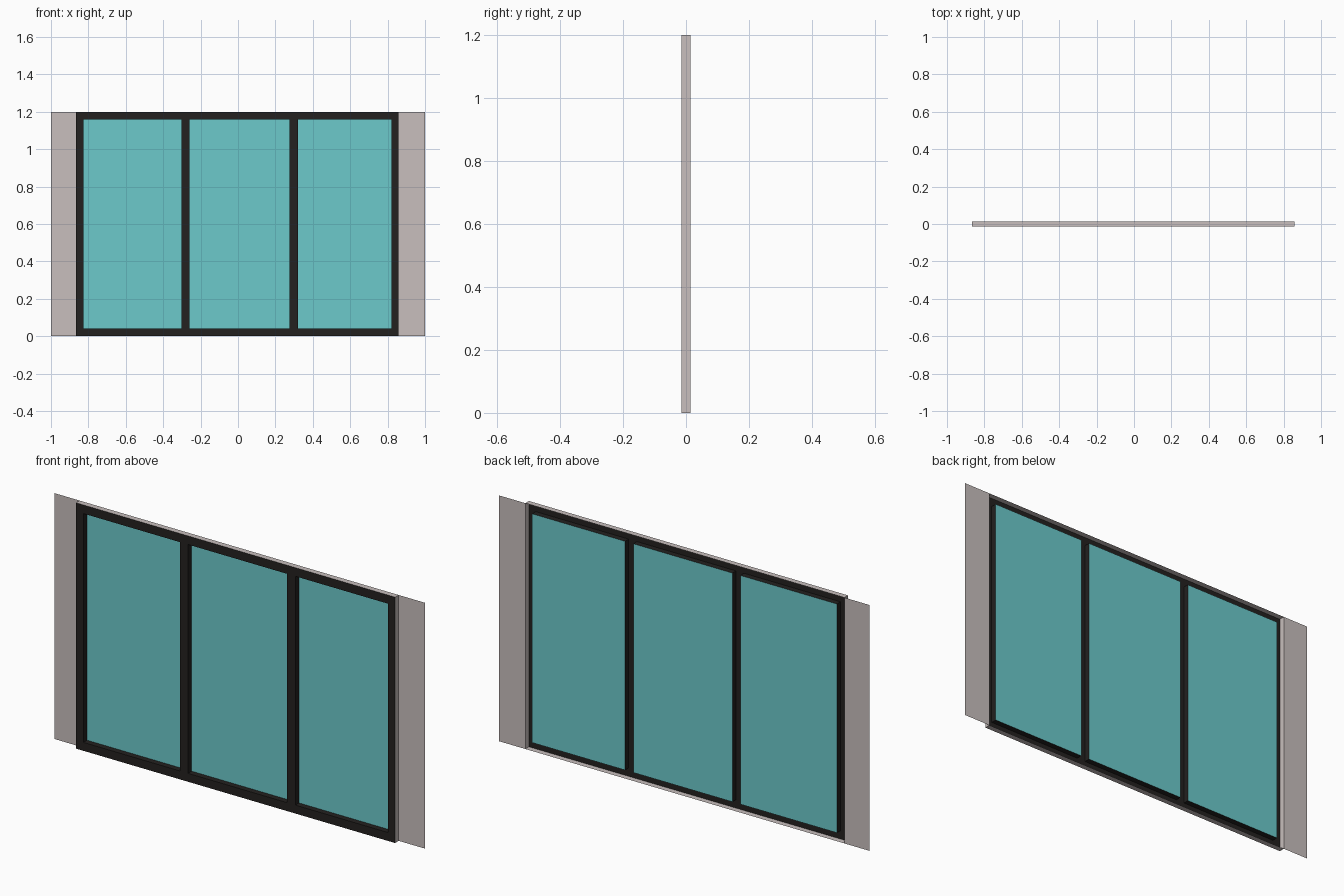
import bpy, bmesh

if "Cube" in bpy.data.objects:
    bpy.data.objects.remove(bpy.data.objects["Cube"])

DEPTH = 0.028
FRONT, BACK = -DEPTH / 2, DEPTH / 2
HEIGHT = 1.2
XS = [-0.865, -0.825, -0.303, -0.26, 0.275, 0.32, 0.821, 0.858]   # frame / pane borders
ZS = [0.0, 0.041, 1.158, HEIGHT]
PANES = [(XS[i], XS[i + 1], ZS[1], ZS[2]) for i in (1, 3, 5)]


def material(name, color):
    m = bpy.data.materials.new(name)
    m.diffuse_color = (*color, 1)
    m.use_nodes = True
    m.node_tree.nodes["Principled BSDF"].inputs["Base Color"].default_value = m.diffuse_color
    return m


wall_mat = material("wall_grey", (0.58, 0.52, 0.51))
frame_mat = material("dark_frame", (0.017, 0.015, 0.014))
glass_mat = material("teal_glass", (0.15, 0.59, 0.60))


def flat(x0, x1, z0, z1, y):
    """Upright sheet facing the front."""
    return [(x0, y, z0), (x1, y, z0), (x1, y, z1), (x0, y, z1)]


def tube(x0, x1, z0, z1, inward=False):
    """Four sides running from the front plane to the back plane."""
    ring = [(x0, z0), (x1, z0), (x1, z1), (x0, z1)]
    quads = []
    for a, b in zip(ring, ring[1:] + ring[:1]):
        q = [(a[0], FRONT, a[1]), (a[0], BACK, a[1]), (b[0], BACK, b[1]), (b[0], FRONT, b[1])]
        quads.append(q if inward else q[::-1])
    return quads


def build(name, quads, mat):
    bm = bmesh.new()
    for q in quads:
        bm.faces.new([bm.verts.new(p) for p in q])
    bmesh.ops.remove_doubles(bm, verts=bm.verts, dist=1e-5)
    me = bpy.data.meshes.new(name)
    bm.to_mesh(me)
    bm.free()
    me.materials.append(mat)
    bpy.context.collection.objects.link(bpy.data.objects.new(name, me))


# Thin wall sheets either side, flush with the back
build("wall_left", [flat(-1, XS[0], 0, HEIGHT, BACK)], wall_mat)
build("wall_right", [flat(XS[-1], 1, 0, HEIGHT, BACK)], wall_mat)

# Outer edge of the window, open at the back
build("outer_edge", tube(XS[0], XS[-1], 0, HEIGHT), wall_mat)

# Front frame with mullions: every grid cell that is not a pane, plus the reveals
cells = [flat(XS[i], XS[i + 1], ZS[j], ZS[j + 1], FRONT)
         for i in range(7) for j in range(3) if not (i % 2 and j == 1)]
reveals = [q for p in PANES for q in tube(*p, inward=True)]
build("window_frame", cells + reveals, frame_mat)

# Glass set at the back of the reveals
for n, p in enumerate(PANES, 1):
    build(f"glass_pane_{n}", [flat(*p, BACK)], glass_mat)
